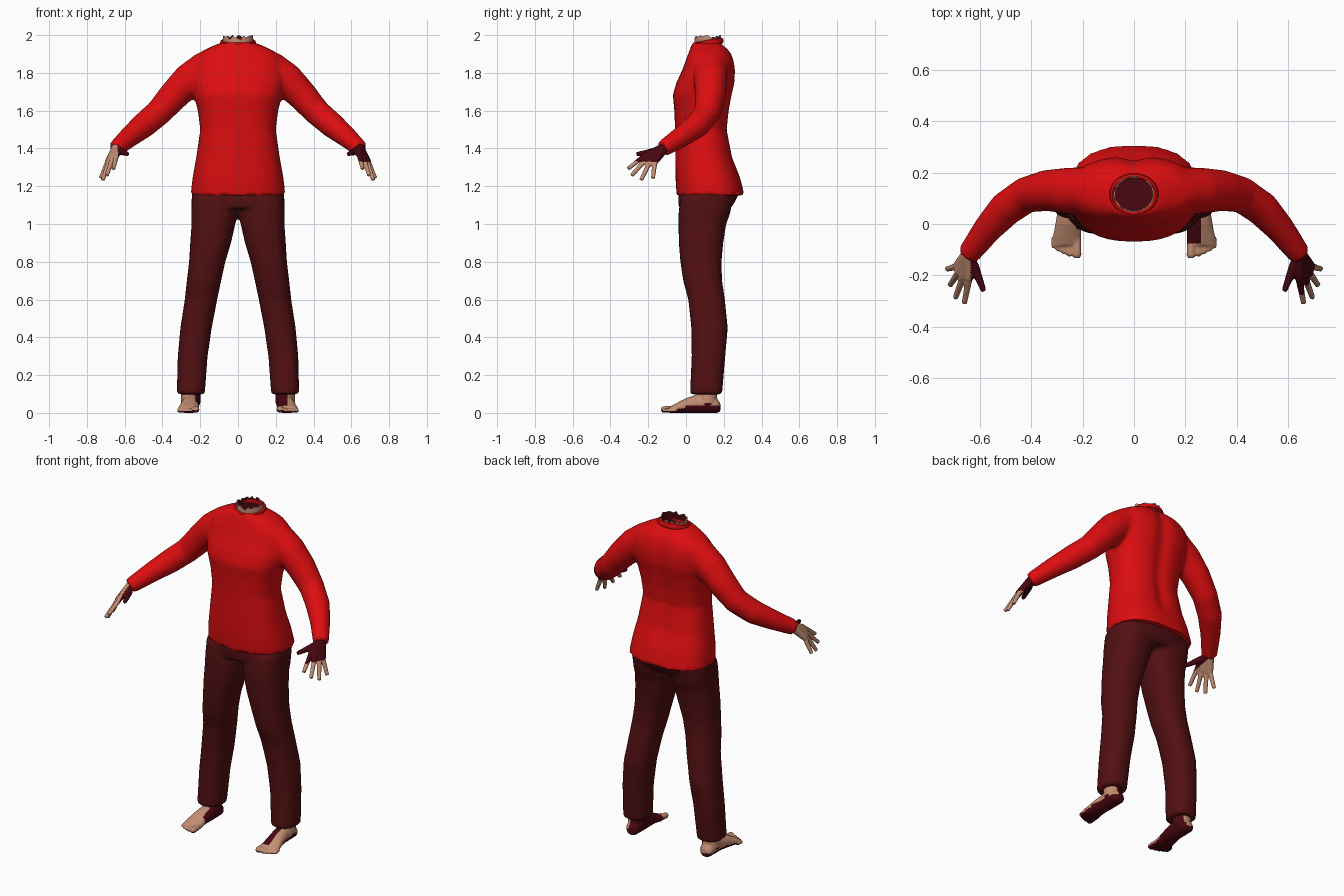
import bpy, bmesh, math, random
from mathutils import Vector, Matrix

if "Cube" in bpy.data.objects:
    bpy.data.objects.remove(bpy.data.objects["Cube"])

random.seed(3)


def material(name, rgb):
    m = bpy.data.materials.new(name)
    m.diffuse_color = (*rgb, 1)
    m.use_nodes = True
    m.node_tree.nodes["Principled BSDF"].inputs["Base Color"].default_value = m.diffuse_color
    return m


RED = material("shirt red", (0.72, 0.004, 0.005))
MAROON = material("trouser maroon", (0.085, 0.005, 0.006))
DARK = material("dark red", (0.065, 0.002, 0.005))
SKIN = material("skin", (0.55, 0.27, 0.17))


def loft(bm, rings):
    """Skin a closed solid over a list of equal-sized rings."""
    vs = [[bm.verts.new(p) for p in r] for r in rings]
    n = len(vs[0])
    for a, b in zip(vs, vs[1:]):
        for i in range(n):
            bm.faces.new((a[i], a[(i + 1) % n], b[(i + 1) % n], b[i]))
    bm.faces.new(vs[0])
    bm.faces.new(vs[-1])


def slab(z, cx, hw, yf, yb, power=2.4, groove=0.0, n=32):
    """Horizontal superellipse ring from its width, front and back."""
    out = []
    for i in range(n):
        t = 2 * math.pi * i / n
        c, s = math.cos(t), math.sin(t)
        x = hw * math.copysign(abs(c) ** (2 / power), c)
        y = (yf + yb) / 2 + (yb - yf) / 2 * math.copysign(abs(s) ** (2 / power), s)
        if s > 0:
            y -= groove * math.exp(-(x / 0.04) ** 2)
        out.append((cx + x, y, z))
    return out


def tube(bm, pts, radii, side=1, n=16):
    """Round tube along a path, optionally mirrored in x."""
    p = [Vector((side * x, y, z)) for x, y, z in pts]
    rings = []
    for i, c in enumerate(p):
        t = (p[min(i + 1, len(p) - 1)] - p[max(i - 1, 0)]).normalized()
        u = t.cross(Vector((0, 1, 0.3))).normalized()
        v = t.cross(u)
        rings.append([c + radii[i] * (u * math.cos(a) + v * math.sin(a))
                      for a in (2 * math.pi * k / n for k in range(n))])
    loft(bm, rings)


def finish(name, bm, mats, voxel=0, smooth=4, rule=None):
    """Turn a bmesh into an object, fuse its solids and colour faces by rule."""
    bmesh.ops.recalc_face_normals(bm, faces=bm.faces)
    me = bpy.data.meshes.new(name)
    bm.to_mesh(me)
    bm.free()
    ob = bpy.data.objects.new(name, me)
    bpy.context.collection.objects.link(ob)
    bpy.ops.object.select_all(action='DESELECT')
    bpy.context.view_layer.objects.active = ob
    ob.select_set(True)
    if voxel:
        r = ob.modifiers.new("fuse", 'REMESH')
        r.mode = 'VOXEL'
        r.voxel_size = voxel
        s = ob.modifiers.new("soften", 'SMOOTH')
        s.factor, s.iterations = 0.5, smooth
        bpy.ops.object.modifier_apply(modifier="fuse")
        bpy.ops.object.modifier_apply(modifier="soften")
    ob.data.materials.clear()
    for m in mats:
        ob.data.materials.append(m)
    if rule:
        for f in ob.data.polygons:
            f.material_index = rule(f.center, f.normal)
    bpy.ops.object.shade_smooth_by_angle(angle=math.radians(40))
    return ob


# Shirt: torso and both sleeves fused
bm = bmesh.new()
torso = [(1.152, .252, -.05, .31), (1.25, .24, -.056, .285), (1.35, .222, -.057, .25),
         (1.5, .2, -.058, .222), (1.6, .213, -.062, .232), (1.685, .235, -.07, .247),
         (1.75, .25, -.05, .262), (1.82, .25, -.018, .264), (1.87, .24, .0, .255),
         (1.91, .2, .015, .24), (1.94, .14, .026, .212), (1.957, .098, .032, .196)]
loft(bm, [slab(z, 0, w, f, b, groove=.018 if z > 1.3 else 0) for z, w, f, b in torso])
ARM = [(.10, .125, 1.84), (.18, .13, 1.82), (.26, .13, 1.762), (.34, .13, 1.68),
       (.42, .113, 1.59), (.50, .058, 1.522), (.57, -.02, 1.465), (.647, -.122, 1.398)]
for s in (1, -1):
    tube(bm, ARM, [.082, .092, .09, .081, .071, .068, .057, .044], s)
shirt = finish("shirt", bm, [RED], 0.012, 5)

# Neck opening in the shirt
bm = bmesh.new()
bm.from_mesh(shirt.data)
hole = [f for f in bm.faces if f.normal.z > .5 and f.calc_center_median().z > 1.92
        and (f.calc_center_median().x / .075) ** 2
        + ((f.calc_center_median().y - .115) / .067) ** 2 < 1]
bmesh.ops.delete(bm, geom=hole, context='FACES')
bm.to_mesh(shirt.data)
bm.free()

# Collar band, tilted down to the front
bm = bmesh.new()
N, M = 40, 8
tilt = Matrix.Rotation(math.radians(11), 3, 'X')
grid = []
for i in range(N):
    a = 2 * math.pi * i / N
    row = []
    for j in range(M):
        b = 2 * math.pi * j / M
        k = 0.011 * math.cos(b)
        p = Vector(((.085 + k) * math.cos(a), (.074 + k) * math.sin(a), .017 * math.sin(b)))
        row.append(bm.verts.new(tilt @ p + Vector((0, .115, 1.957))))
    grid.append(row)
for i in range(N):
    for j in range(M):
        A, B = grid[i], grid[(i + 1) % N]
        bm.faces.new((A[j], B[j], B[(j + 1) % M], A[(j + 1) % M]))
finish("collar", bm, [RED])

# Neck stump: ragged hollow tube, skin outside and dark inside
bm = bmesh.new()
outer = slab(1.90, 0, .079, .046, .186, 2)
inner = slab(1.78, 0, .073, .052, .18, 2)
rag = [1.974 + .026 * random.random() for _ in outer]
rag[0] = rag[8] = 2.0
loft(bm, [outer,
          [(x, y, r) for (x, y, _), r in zip(outer, rag)],
          [(x, y, r) for (x, y, _), r in zip(inner, rag)], inner])
bm.faces.ensure_lookup_table()
bmesh.ops.delete(bm, geom=[bm.faces[-2]], context='FACES_ONLY')


def neck_rule(c, n):
    r = math.hypot(c.x / .079, (c.y - .116) / .07)
    return 1 if r < .95 else 0


finish("neck", bm, [SKIN, DARK], rule=neck_rule)

# Trousers: pelvis and two legs fused
bm = bmesh.new()
pelvis = [(1.08, .225, -.035, .235), (1.11, .247, -.042, .255),
          (1.16, .245, -.04, .28), (1.2, .225, -.035, .26)]
loft(bm, [slab(z, 0, w, f, b) for z, w, f, b in pelvis])
leg = [(1.14, .125, .12, -.03, .25), (1.05, .125, .122, -.04, .232), (1.0, .13, .116, -.04, .213),
       (.9, .145, .108, -.038, .197), (.8, .163, .096, -.03, .188), (.7, .18, .091, -.015, .191),
       (.6, .196, .086, .012, .206), (.45, .222, .083, .028, .221), (.3, .24, .079, .03, .208),
       (.098, .25, .074, .021, .191)]
for s in (1, -1):
    loft(bm, [slab(z, s * x, w, f, b) for z, x, w, f, b in leg])
finish("trousers", bm, [MAROON], 0.012, 3)

# Hands: palm rays and fingers fused
WRIST = (.642, -.112, 1.405)
FINGERS = [((.642, -.213, 1.366), (.66, -.308, 1.292)), ((.665, -.208, 1.345), (.695, -.288, 1.257)),
           ((.683, -.19, 1.33), (.716, -.238, 1.232)), ((.69, -.165, 1.328), (.727, -.175, 1.242))]
THUMB = [(.64, -.13, 1.395), (.62, -.17, 1.384), (.6, -.22, 1.376), (.584, -.262, 1.37)]


def right_hand(c, n):
    return 0 if c.z < 1.33 else 1


def left_hand(c, n):
    return 1 if c.x > -.635 else 0


for s, label, rule in ((1, "right_hand", right_hand), (-1, "left_hand", left_hand)):
    bm = bmesh.new()
    for knuckle, tip in FINGERS:
        tube(bm, [WRIST, knuckle], [.027, .017], s, 10)
        tube(bm, [knuckle, tip], [.0145, .011], s, 10)
    tube(bm, THUMB, [.022, .02, .015, .011], s, 10)
    finish(label, bm, [SKIN, DARK], 0.005, 3, rule)

# Feet: ankle, foot body and five toes fused
FOOT = [(.182, .25, .022, .008, .05), (.165, .25, .04, -.001, .075), (.12, .25, .046, -.002, .1),
        (.06, .25, .046, -.002, .098), (.0, .256, .05, -.002, .078), (-.05, .26, .056, -.002, .052),
        (-.085, .262, .054, -.001, .034)]
TOES = [(.222, -.132, .018), (.25, -.126, .0135), (.272, -.117, .0125),
        (.293, -.107, .012), (.311, -.095, .0115)]


def right_foot(c, n):
    return 1 if n.z < -.3 or (c.x < .262 and c.y > -.075) or (c.z < .04 and c.y > 0) else 0


def left_foot(c, n):
    return 1 if n.z < -.3 or (n.x > .5 and c.y > -.02) or (c.z < .03 and c.y > .05) else 0


for s, label, rule in ((1, "right_foot", right_foot), (-1, "left_foot", left_foot)):
    bm = bmesh.new()
    rings = []
    for y, cx, hw, z0, z1 in FOOT:
        rings.append([(s * (cx + hw * math.cos(a)), y, (z0 + z1) / 2 + (z1 - z0) / 2 * math.sin(a))
                      for a in (2 * math.pi * k / 20 for k in range(20))])
    loft(bm, rings)
    tube(bm, [(.25, .11, .17), (.25, .115, .05)], [.05, .052], s)
    for x, y, r in TOES:
        tube(bm, [(x, -.05, r + .004), (x, y + .012, r), (x, y, r - .001)], [r, r, r * .7], s, 10)
    finish(label, bm, [SKIN, DARK], 0.006, 2, rule)
